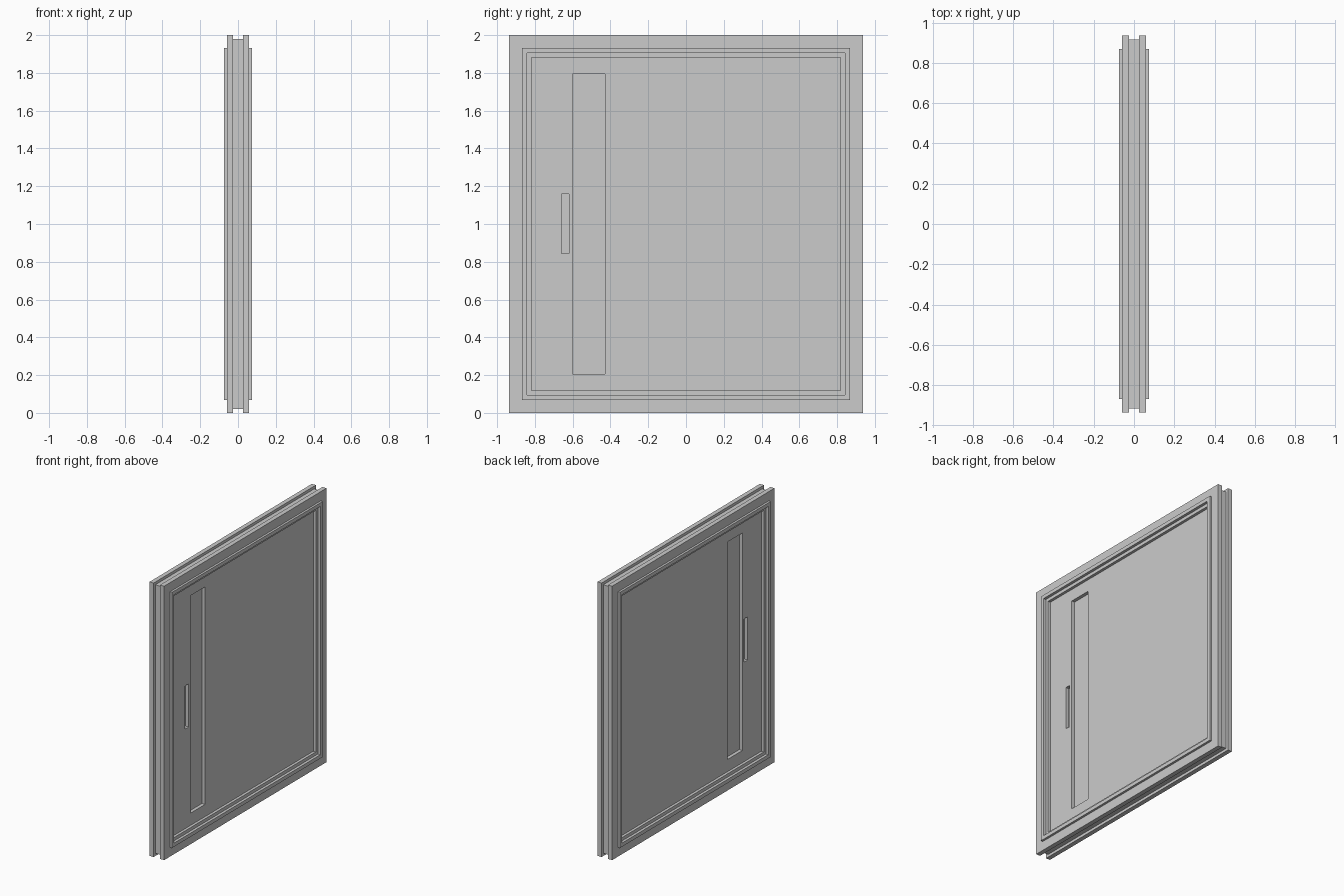
import bpy, bmesh
from mathutils import Matrix

if "Cube" in bpy.data.objects:
    bpy.data.objects.remove(bpy.data.objects["Cube"])

HALF_W, HEIGHT = 0.9365, 2.0
LEAF_X, POCKET_X = 0.035, 0.01
LEAF_INSET = 0.118


def make_object(name, bm):
    bmesh.ops.recalc_face_normals(bm, faces=bm.faces[:])
    mesh = bpy.data.meshes.new(name)
    bm.to_mesh(mesh)
    bm.free()
    obj = bpy.data.objects.new(name, mesh)
    bpy.context.collection.objects.link(obj)
    return obj


def add_box(bm, x, y, z):
    size = [b - a for a, b in (x, y, z)]
    mid = [(a + b) / 2 for a, b in (x, y, z)]
    m = Matrix.Translation(mid) @ Matrix.Diagonal((*size, 1))
    bmesh.ops.create_cube(bm, size=1, matrix=m)


# Door frame: stepped profile (depth, inset from the outer edge), mirrored
# front to back and swept round the rectangle with mitred corners
half = [(0.026, 0.02), (0.026, 0), (0.059, 0), (0.059, 0.067),
        (0.075, 0.067), (0.075, 0.094), (0.055, 0.094),
        (0.055, LEAF_INSET), (LEAF_X, LEAF_INSET)]
profile = half + [(-x, i) for x, i in reversed(half)]

bm = bmesh.new()
corners = []
for sy, top in ((-1, 0), (1, 0), (1, 1), (-1, 1)):
    corners.append([bm.verts.new((x, sy * (HALF_W - i),
                                  HEIGHT - i if top else i))
                    for x, i in profile])
n = len(profile)
for c in range(4):
    a, b = corners[c], corners[(c + 1) % 4]
    for k in range(n):
        j = (k + 1) % n
        bm.faces.new((a[k], a[j], b[j], b[k]))
make_object("door_frame", bm)

# Door leaf
bm = bmesh.new()
w = HALF_W - LEAF_INSET
add_box(bm, (-LEAF_X, LEAF_X), (-w, w), (LEAF_INSET, HEIGHT - LEAF_INSET))
leaf = make_object("door_leaf", bm)

# Recessed long slot and handle pocket, cut into both sides
bm = bmesh.new()
for x in ((-0.1, -POCKET_X), (POCKET_X, 0.1)):
    add_box(bm, x, (-0.60, -0.43), (0.207, 1.795))
    add_box(bm, x, (-0.66, -0.62), (0.845, 1.16))
cutter = make_object("pocket_cutter", bm)
cutter.hide_render = True
cutter.display_type = 'WIRE'

mod = leaf.modifiers.new("pockets", 'BOOLEAN')
mod.operation = 'DIFFERENCE'
mod.solver = 'EXACT'
mod.object = cutter
